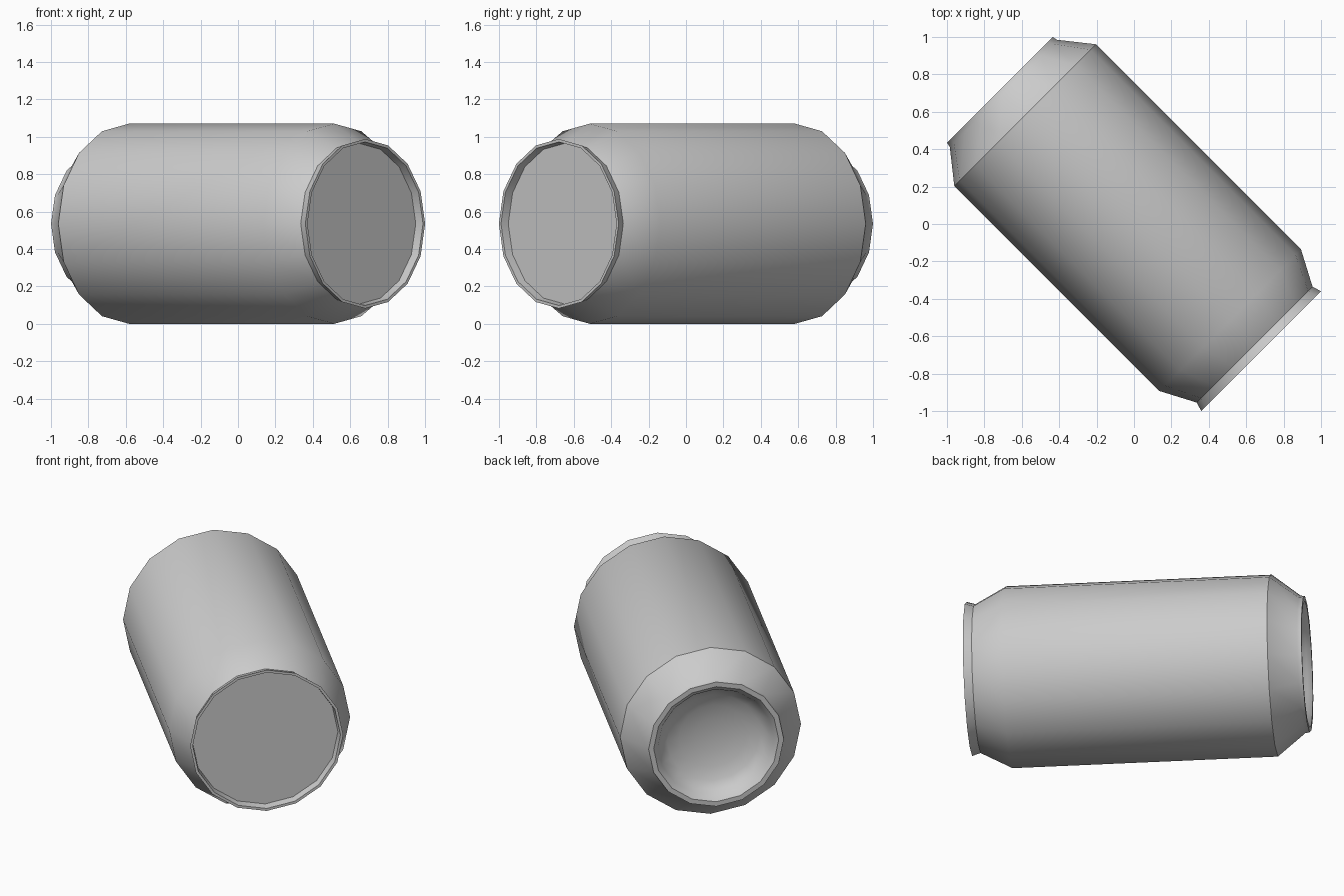
import bpy, bmesh, math
from mathutils import Matrix, Vector

if "Cube" in bpy.data.objects:
    bpy.data.objects.remove(bpy.data.objects["Cube"])

SIDES = 16
RADIUS = 0.535

# can axis runs diagonally (x, -y) at the height of the body radius; local x stays horizontal
axis = Vector((1, -1, 0)).normalized()
side = Vector((1, 1, 0)).normalized()
up = axis.cross(side)
PLACE = Matrix.Translation((0, 0, RADIUS)) @ Matrix((side, up, axis)).transposed().to_4x4()


def lathe(name, profile, angle=35):
    """Revolve (radius, distance along axis) points; radius 0 closes to a pole."""
    bm = bmesh.new()
    verts = [bm.verts.new((r, 0, t)) for r, t in profile]
    edges = [bm.edges.new(p) for p in zip(verts, verts[1:])]
    bmesh.ops.spin(bm, geom=verts + edges, cent=(0, 0, 0), axis=(0, 0, 1),
                   angle=2 * math.pi, steps=SIDES, use_duplicate=False)
    bmesh.ops.remove_doubles(bm, verts=bm.verts, dist=1e-4)
    bmesh.ops.dissolve_degenerate(bm, edges=bm.edges, dist=1e-5)
    bmesh.ops.transform(bm, matrix=PLACE, verts=bm.verts)
    bmesh.ops.recalc_face_normals(bm, faces=bm.faces)
    mesh = bpy.data.meshes.new(name)
    bm.to_mesh(mesh)
    bm.free()
    obj = bpy.data.objects.new(name, mesh)
    bpy.context.collection.objects.link(obj)
    bpy.ops.object.select_all(action='DESELECT')
    obj.select_set(True)
    bpy.context.view_layer.objects.active = obj
    bpy.ops.object.shade_smooth_by_angle(angle=math.radians(angle))
    return obj


# whole can as one closed profile, from the domed base to the recessed lid
dome = [(0.34 * math.sin(a), -0.985 + 0.11 * math.cos(a))
        for a in (math.pi / 2 * i / 5 for i in range(6))]
lathe("can", dome + [
    (0.37, -1.014), (0.40, -1.014), (0.405, -0.988),   # base rim
    (RADIUS, -0.824), (RADIUS, 0.728),                 # body wall
    (0.438, 0.912), (0.453, 0.962),                    # neck and flared lip
    (0.437, 0.962), (0.43, 0.914), (0, 0.914),         # lip inside and lid
])
